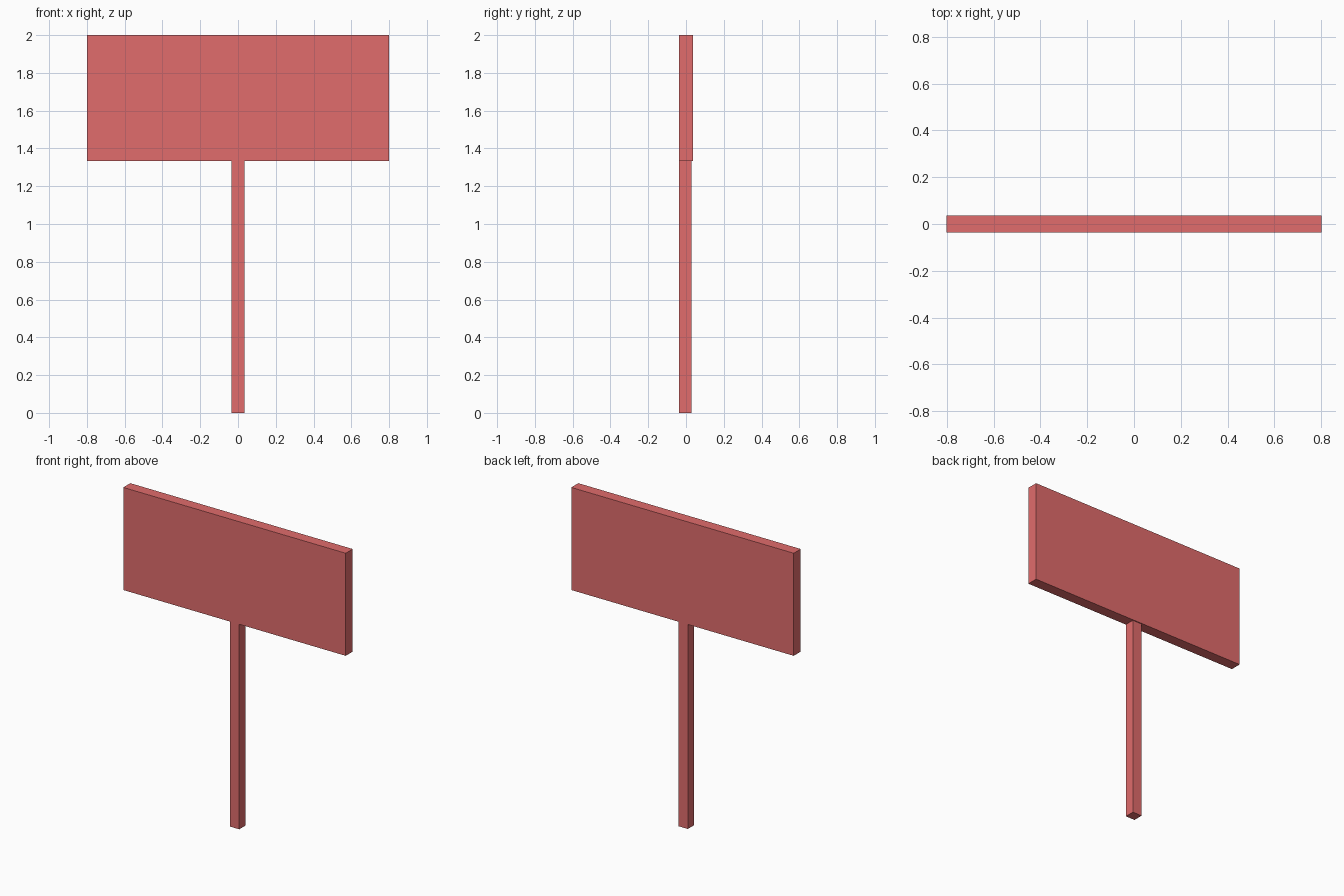
import bpy

if "Cube" in bpy.data.objects:
    bpy.data.objects.remove(bpy.data.objects["Cube"])

red = bpy.data.materials.new("red_paint")
red.diffuse_color = (0.75, 0.15, 0.15, 1)
red.use_nodes = True
red.node_tree.nodes["Principled BSDF"].inputs["Base Color"].default_value = red.diffuse_color


def box(name, lo, hi):
    """Axis-aligned box between two corners."""
    centre = [(a + b) / 2 for a, b in zip(lo, hi)]
    size = [b - a for a, b in zip(lo, hi)]
    bpy.ops.mesh.primitive_cube_add(size=1, location=centre)
    ob = bpy.context.object
    ob.name = name
    ob.scale = size
    bpy.ops.object.transform_apply(location=False, rotation=False, scale=True)
    ob.data.materials.append(red)
    return ob


FRONT = -0.036   # shared front plane
JOINT = 1.333    # post top meets board underside

# Sign board
box("sign_board", (-0.8, FRONT, JOINT), (0.8, 0.036, 2.0))

# Post, flush with the front of the board
box("sign_post", (-0.034, FRONT, 0.0), (0.034, 0.03, JOINT))
